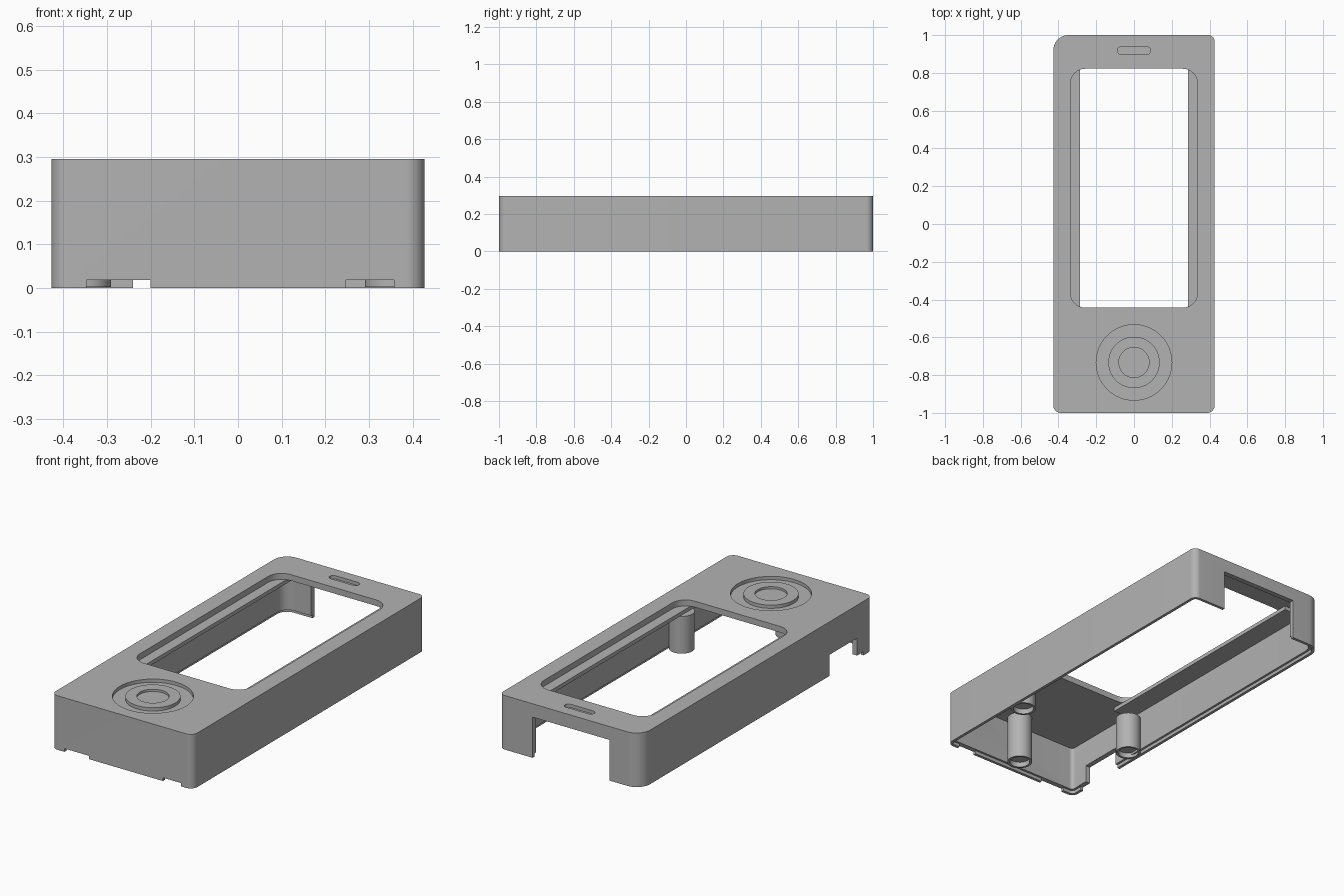
import bpy
from math import cos, sin, pi, radians

old = bpy.data.objects.get("Cube")
if old:
    bpy.data.objects.remove(old, do_unlink=True)

GREY = (0.45, 0.45, 0.45, 1)
grey = bpy.data.materials.new("grey plastic")
grey.use_nodes = True
grey.diffuse_color = GREY
grey.node_tree.nodes["Principled BSDF"].inputs["Base Color"].default_value = GREY


def prism(name, outline, z0, z1):
    """Extrude a counter-clockwise outline between two heights."""
    n = len(outline)
    verts = [(x, y, z) for z in (z0, z1) for x, y in outline]
    faces = [tuple(reversed(range(n))), tuple(range(n, 2 * n))]
    faces += [(i, (i + 1) % n, (i + 1) % n + n, i + n) for i in range(n)]
    mesh = bpy.data.meshes.new(name)
    mesh.from_pydata(verts, [], faces)
    mesh.materials.append(grey)
    obj = bpy.data.objects.new(name, mesh)
    bpy.context.collection.objects.link(obj)
    return obj


def rounded(x0, x1, y0, y1, radii, steps=10):
    """Rounded rectangle; radii start at the +x +y corner, going round."""
    if not isinstance(radii, tuple):
        radii = (radii,) * 4
    points = []
    for k, (x, y, sx, sy) in enumerate([(x1, y1, -1, -1), (x0, y1, 1, -1),
                                        (x0, y0, 1, 1), (x1, y0, -1, 1)]):
        r = radii[k]
        for i in range(steps + 1):
            a = (k + i / steps) * pi / 2
            points.append((x + sx * r + r * cos(a), y + sy * r + r * sin(a)))
    return points


def block(name, x0, x1, y0, y1, z0, z1):
    return prism(name, [(x0, y0), (x1, y0), (x1, y1), (x0, y1)], z0, z1)


def disc(name, x, y, r, z0, z1, n=48):
    ring = [(x + r * cos(2 * pi * i / n), y + r * sin(2 * pi * i / n)) for i in range(n)]
    return prism(name, ring, z0, z1)


def cut(obj, cutter):
    """Subtract the cutter, then discard it."""
    cutter.hide_render = True
    mod = obj.modifiers.new("cut", "BOOLEAN")
    mod.operation, mod.solver, mod.object = "DIFFERENCE", "EXACT", cutter
    bpy.context.view_layer.objects.active = obj
    bpy.ops.object.modifier_apply(modifier=mod.name)
    bpy.data.objects.remove(cutter, do_unlink=True)


W, H, WALL, CEILING = 0.427, 0.295, 0.028, 0.262

# Outer shell, hollow from below, with a thinner lip along the bottom rim
shell = prism("shell", rounded(-W, W, -1, 1, (0.035, 0.08, 0.04, 0.04)), 0, H)
for inset, top in ((WALL, CEILING), (0.016, 0.018)):
    cut(shell, prism("cavity", rounded(-W + inset, W - inset, -1 + inset, 1 - inset,
                                       (0.02, 0.06, 0.02, 0.02)), -0.1, top))

# Screen window and sensor slot
cut(shell, prism("window", rounded(-0.337, 0.337, -0.443, 0.822, 0.08), 0.2, 0.4))
cut(shell, prism("slot", rounded(-0.088, 0.088, 0.897, 0.938, 0.02), H - 0.018, 0.4))

# Dial: round recess in the top
DIAL_Y = -0.733
cut(shell, disc("dial_recess", 0, DIAL_Y, 0.2, H - 0.018, 0.4, 64))

# Openings: back port, stepped side port, front slots
for name, box in {
    "back_port": (-0.24, 0.225, 0.9, 1.1, -0.1, 0.222),
    "side_port": (-0.5, -0.36, -0.865, -0.625, -0.1, 0.115),
    "side_port_step": (-0.5, -0.36, -0.92, -0.85, -0.1, 0.02),
    "front_slot_right": (-0.347, -0.2, -1.1, -0.95, -0.1, 0.018),
    "front_slot_left": (0.247, 0.357, -1.1, -0.95, -0.1, 0.018),
}.items():
    cut(shell, block(name, *box))

# Raised ring inside the dial
dial = disc("dial_ring", 0, DIAL_Y, 0.136, H - 0.022, H, 64)
cut(dial, disc("dial_centre", 0, DIAL_Y, 0.08, H - 0.012, 0.4, 64))
parts = [shell, dial]

# Screen ledges along both long sides of the window
for side, s in (("left", 1), ("right", -1)):
    xs = sorted((s * 0.285, s * (W - WALL + 0.005)))
    parts.append(block(side + "_screen_ledge", *xs, -0.5, 0.88, 0.238, 0.259))

# Screw posts with sunken ends
for name, x, y, top in (("left_post", 0.355, -0.47, 0.205),
                        ("right_post", -0.355, -0.47, 0.205),
                        ("front_post", 0.015, -0.905, CEILING + 0.003)):
    post = disc(name, x, y, 0.064, 0.002, top)
    cut(post, disc("screw_hole", x, y, 0.052, -0.1, 0.03))
    parts.append(post)

# Smooth the rounded walls, keep the edges sharp
bpy.ops.object.select_all(action="DESELECT")
for obj in parts:
    obj.select_set(True)
bpy.context.view_layer.objects.active = shell
bpy.ops.object.shade_smooth_by_angle(angle=radians(30))
